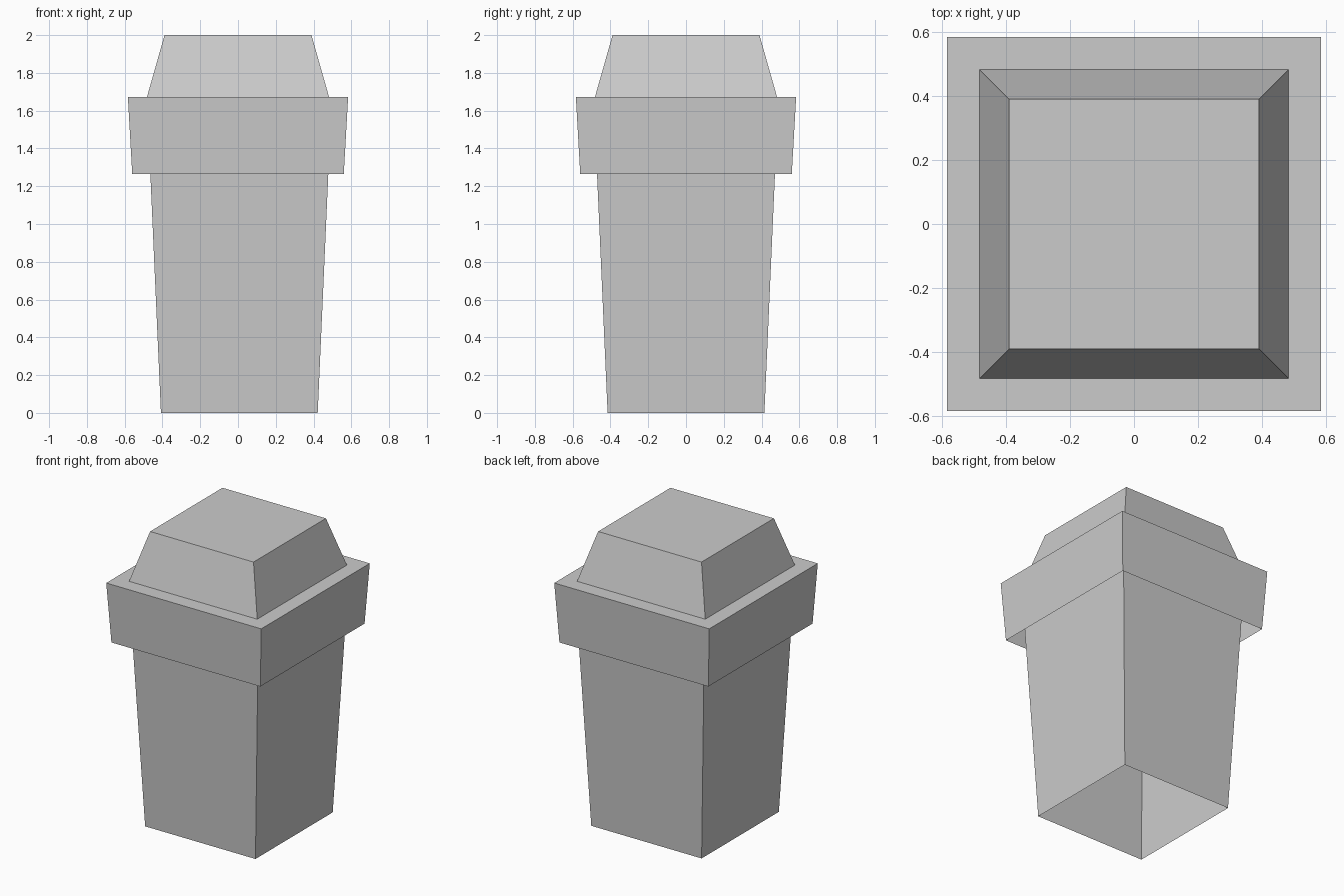
import bpy
import bmesh

cube = bpy.data.objects.get("Cube")
if cube:
    bpy.data.objects.remove(cube, do_unlink=True)

grey = bpy.data.materials.new("plain_grey")
grey.use_nodes = True
colour = (0.6, 0.6, 0.6, 1)
grey.diffuse_color = colour
grey.node_tree.nodes["Principled BSDF"].inputs["Base Color"].default_value = colour


def tapered_shell(name, z0, half0, z1, half1, x=0, closed_top=True):
    """Square tapered shell, open underneath."""
    bm = bmesh.new()
    low, high = [
        [bm.verts.new((x + sx * h, sy * h, z))
         for sx, sy in ((-1, -1), (1, -1), (1, 1), (-1, 1))]
        for z, h in ((z0, half0), (z1, half1))
    ]
    for i in range(4):
        j = (i + 1) % 4
        bm.faces.new((low[i], low[j], high[j], high[i]))
    if closed_top:
        bm.faces.new(high)
    mesh = bpy.data.meshes.new(name)
    bm.to_mesh(mesh)
    bm.free()
    mesh.materials.append(grey)
    obj = bpy.data.objects.new(name, mesh)
    bpy.context.collection.objects.link(obj)
    return obj


# Hollow bin body, its upper end tucked inside the collar
tapered_shell("bin_body", 0, 0.415, 1.67, 0.489, x=0.007, closed_top=False)

# Wide lid collar, open underneath
tapered_shell("lid_collar", 1.265, 0.56, 1.672, 0.583)

# Sloped lid cap
tapered_shell("lid_cap", 1.672, 0.482, 2.0, 0.389)
